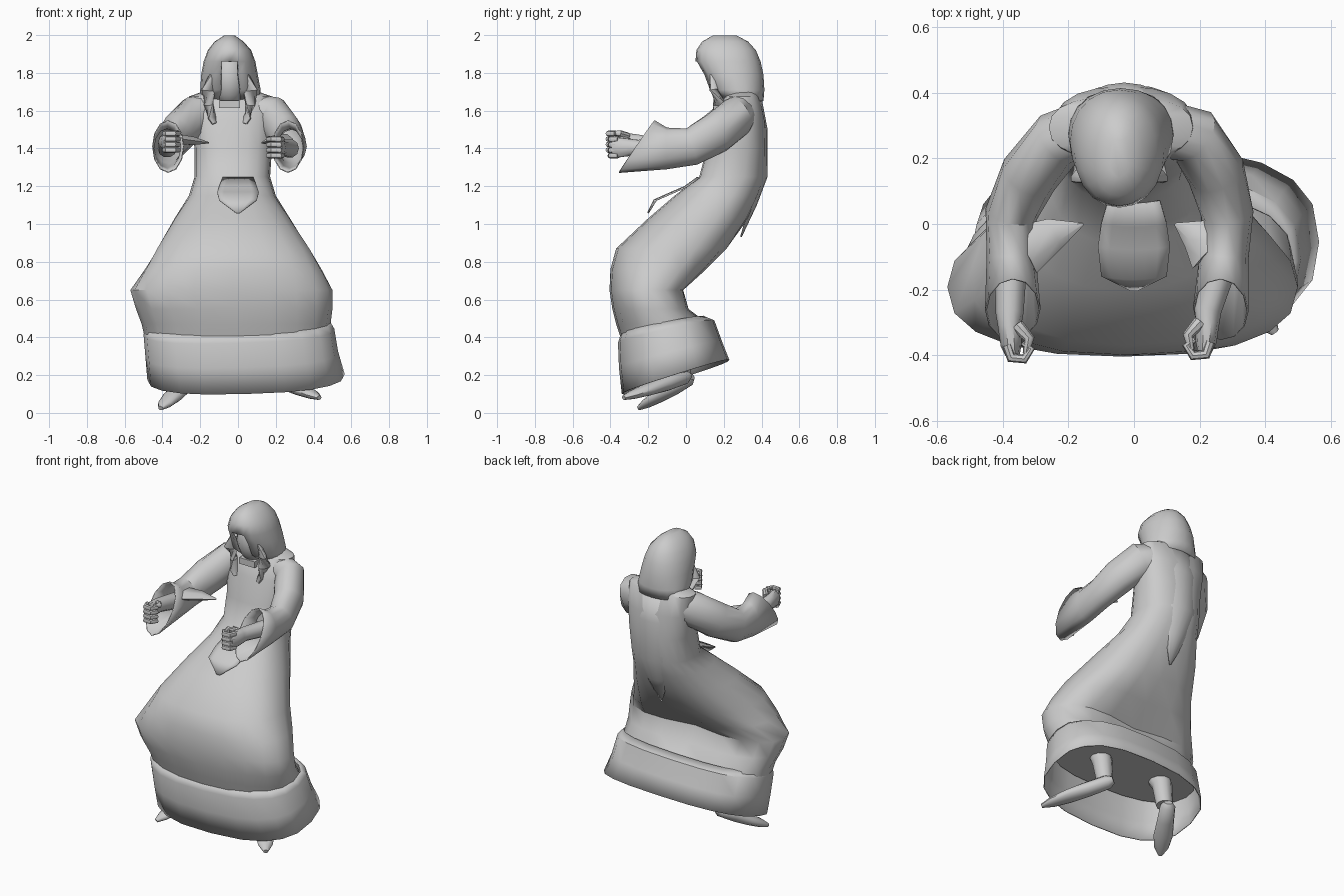
import bpy, bmesh, math
from mathutils import Vector

if "Cube" in bpy.data.objects:
    bpy.data.objects.remove(bpy.data.objects["Cube"])

GREY = bpy.data.materials.new("light grey cloth")
GREY.use_nodes = True
GREY.diffuse_color = (0.6, 0.6, 0.6, 1)
bsdf = next(n for n in GREY.node_tree.nodes if n.type == 'BSDF_PRINCIPLED')
bsdf.inputs["Base Color"].default_value = GREY.diffuse_color
parts = []


def finish(name, bm):
    bmesh.ops.recalc_face_normals(bm, faces=bm.faces)
    mesh = bpy.data.meshes.new(name)
    bm.to_mesh(mesh)
    bm.free()
    mesh.materials.append(GREY)
    ob = bpy.data.objects.new(name, mesh)
    bpy.context.collection.objects.link(ob)
    parts.append(ob)
    return ob


def skin(rings, start=True, end=True, closed=True):
    """Bridge equal point rings with quads and optionally cap the ends."""
    bm = bmesh.new()
    rows = [[bm.verts.new(p) for p in ring] for ring in rings]
    n = len(rows[0])
    for a, b in zip(rows, rows[1:]):
        for i in range(n if closed else n - 1):
            j = (i + 1) % n
            bm.faces.new((a[i], a[j], b[j], b[i]))
    if closed and start:
        bm.faces.new(rows[0])
    if closed and end:
        bm.faces.new(rows[-1])
    return bm


def rounded(t, power):
    c, s = math.cos(t), math.sin(t)
    return (math.copysign(abs(c) ** (2 / power), c),
            math.copysign(abs(s) ** (2 / power), s))


def level_ring(left, right, front, back, z, taper=0.0, notch=0.0, power=2.4, rise=0.0, lean=0.0):
    """Ring around z; taper narrows the back, notch hollows it, rise and lean tilt the ring."""
    pts = []
    for i in range(20):
        u, v = rounded(math.tau * i / 20, power)
        hollow = notch * max(v, 0) * math.exp(-6 * u * u)
        pts.append(((left + right) / 2 + u * (1 - taper * (v + 1) / 2) * (right - left) / 2,
                    (front + back) / 2 + (v - hollow) * (back - front) / 2,
                    z + rise * (v + 1) / 2 + lean * u))
    return pts


def tube(name, path, segs=10, shear=0.0, end=True):
    """Path entries are x, y, z, half width, half height; shear slants the last ring."""
    rings = []
    centres = [Vector(p[:3]) for p in path]
    for k, (c, p) in enumerate(zip(centres, path)):
        d = centres[min(k + 1, len(path) - 1)] - centres[max(k - 1, 0)]
        side = d.cross(Vector((0, 0, 1)))
        side = side.normalized() if side.length > 1e-4 else Vector((1, 0, 0))
        up = side.cross(d).normalized()
        slant = shear if k == len(path) - 1 else 0
        ring = []
        for i in range(segs):
            t = math.tau * i / segs
            q = c + side * p[3] * math.cos(t) + up * p[4] * math.sin(t)
            ring.append(q + Vector((0, slant * math.sin(t), 0)))
        rings.append(ring)
    return finish(name, skin(rings, True, end))


def sheet(name, rows, cx, drop):
    """Cloth panel from rows of z, y and half width, bowed around the body."""
    steps = [i / 3 - 1 for i in range(7)]
    ob = finish(name, skin([[(cx + u * w, y - drop * u * u * w, z) for u in steps]
                            for z, y, w in rows], closed=False))
    ob.modifiers.new("thickness", 'SOLIDIFY').thickness = 0.008


# Robe body: shoulders, leaning torso, lap and skirt over bent knees
body = [(-.16, .08, .24, .37, 1.71), (-.26, .18, .2, .39, 1.675),
        (-.25, .19, .15, .42, 1.55), (-.23, .18, .11, .425, 1.4),
        (-.23, .17, .07, .42, 1.25), (-.26, .2, -.06, .385, 1.15),
        (-.36, .3, -.2, .33, 1.03, .15), (-.48, .43, -.37, .24, .87, .25, .1),
        (-.53, .48, -.4, .14, .76, .15, .2), (-.57, .5, -.405, .02, .65, 0, .3),
        (-.54, .5, -.39, .04, .55, 0, .2), (-.51, .49, -.37, .12, .47), (-.49, .48, -.34, .13, .38)]
finish("robe_body", skin([level_ring(*r) for r in body]))

# Flared hem, higher at the back
hem = [(-.49, .49, -.345, .1, .42), (-.5, .51, -.36, .15, .37),
       (-.49, .53, -.355, .19, .24), (-.48, .565, -.34, .23, .1)]
lifts = (.09, .12, .14, .18)
hem_ob = finish("skirt_hem", skin([level_ring(*r, power=2.6, rise=l, lean=.015)
                                   for r, l in zip(hem, lifts)], False, False))
hem_ob.modifiers.new("thickness", 'SOLIDIFY').thickness = 0.006

# Pointed tabard panels
sheet("back_panel", [(1.67, .4, .17), (1.5, .432, .16), (1.25, .432, .13),
                     (1.1, .375, .08), (.93, .295, .005)], -.03, .4)
sheet("front_flap", [(1.25, .06, .08), (1.2, -.01, .1), (1.17, -.08, .11),
                     (1.13, -.17, .1), (1.06, -.205, .012)], 0, -.1)

# Hood shell with an arched opening cut from its front
hood = [(-.2, .12, .2, .41, 1.65), (-.2, .12, .12, .415, 1.71),
        (-.195, .105, .09, .41, 1.79), (-.182, .092, .05, .395, 1.86),
        (-.16, .07, .055, .37, 1.92), (-.125, .03, .085, .33, 1.965),
        (-.075, -.015, .14, .27, 1.997)]
bm = skin([level_ring(*r, power=2.1) for r in hood], False, True)
gap = [f for f in bm.faces if abs(f.calc_center_median().x + .045) < .04
       and f.calc_center_median().y < .2 and f.calc_center_median().z < 1.85]
bmesh.ops.delete(bm, geom=gap, context='FACES')
shell = finish("hood", bm)
shell.modifiers.new("thickness", 'SOLIDIFY').thickness = 0.015

# Face and neck inside the hood
bm = bmesh.new()
bmesh.ops.create_uvsphere(bm, u_segments=16, v_segments=10, radius=1)
for v in bm.verts:
    v.co = Vector((-.045 + v.co.x * .1, .24 + v.co.y * .12, 1.77 + v.co.z * .15))
finish("face", bm)

# Hood lappets growing out of the shell, and collar
for name, s in (("right", -1), ("left", 1)):
    x = -.045
    tube(name + "_lappet", [(x + s * .09, .15, 1.79, .025, .015),
                            (x + s * .11, .155, 1.71, .045, .022),
                            (x + s * .11, .18, 1.63, .042, .022),
                            (x + s * .09, .165, 1.56, .03, .018),
                            (x + s * .08, .155, 1.53, .014, .012)], 10)
bm = bmesh.new()
bmesh.ops.create_cube(bm, size=1)
for v in bm.verts:
    v.co = Vector((-.045 + v.co.x * .11, .19 + v.co.y * .07, 1.635 + v.co.z * .04))
finish("collar", bm)

# Sleeves, hands and folded cuff points
arms = {
    "right": (-1, [(-.14, .29, 1.59, .09, .1), (-.23, .26, 1.57, .09, .11),
                   (-.32, .15, 1.48, .09, .11), (-.375, .03, 1.41, .08, .1),
                   (-.375, -.1, 1.4, .075, .11), (-.37, -.26, 1.41, .085, .14)], (-.36, -.35, 1.435)),
    "left": (1, [(.08, .29, 1.59, .09, .1), (.18, .27, 1.57, .09, .11),
                 (.25, .16, 1.48, .09, .11), (.285, .03, 1.41, .08, .1),
                 (.275, -.1, 1.4, .075, .11), (.265, -.26, 1.41, .085, .14)], (.205, -.34, 1.405))}
for name, (s, path, (hx, hy, hz)) in arms.items():
    cuff = tube(name + "_sleeve", path, 12, .085, False)
    cuff.modifiers.new("thickness", 'SOLIDIFY').thickness = 0.006
    ex, ey, ez = path[4][:3]
    tube(name + "_forearm", [(ex, ey, ez, .05, .05), (hx + s * .02, hy + .08, hz, .043, .043),
                             (hx + s * .02, hy + .04, hz, .036, .048),
                             (hx + s * .015, hy - .02, hz, .032, .055),
                             (hx + s * .01, hy - .05, hz, .022, .048)])
    for k in range(4):
        z = hz + .044 - k * .029
        tube(f"{name}_finger_{k + 1}", [(hx + s * .028, hy - .02, z, .015, .015),
                                        (hx + s * .015, hy - .058, z, .016, .016),
                                        (hx - s * .025, hy - .062, z, .015, .015),
                                        (hx - s * .045, hy - .032, z, .013, .014),
                                        (hx - s * .02, hy - .012, z, .01, .011)], 8)
    tube(name + "_thumb", [(hx - s * .005, hy + .04, hz + .03, .02, .02),
                           (hx - s * .04, hy, hz + .045, .017, .017),
                           (hx - s * .03, hy - .045, hz + .045, .01, .01)], 8)
    reach = .22 if s < 0 else .15
    tube(name + "_cuff_point", [(ex - s * .04, ey + .02, ez + .05, .08, .03),
                                (ex - s * reach * .6, ey + .07, ez + .04, .05, .025),
                                (ex - s * reach, ey + .1, ez + .03, .004, .004)], 6)

# Boot shafts and splayed, pointed shoes
for name, heel, toe in (("right", (-.25, .01, .18), (-.41, -.25, .025)),
                        ("left", (.19, -.01, .19), (.43, -.33, .08))):
    h, t = Vector(heel), Vector(toe)
    tube(name + "_shaft", [(h.x, -.1, .45, .07, .07), (h.x, h.y - .05, .34, .06, .06),
                           (h.x, h.y - .03, h.z + .02, .05, .05)])
    shape = ((-.08, .025, .02), (0, .045, .04), (.3, .05, .042), (.6, .057, .034),
             (.85, .043, .024), (1, .014, .012))
    tube(name + "_shoe", [(*h.lerp(t, f), w, e) for f, w, e in shape], 12)

# Smooth cloth shading with sharp creases kept
bpy.ops.object.select_all(action='DESELECT')
for ob in parts:
    ob.select_set(True)
bpy.context.view_layer.objects.active = parts[0]
bpy.ops.object.shade_smooth_by_angle(angle=math.radians(42))
